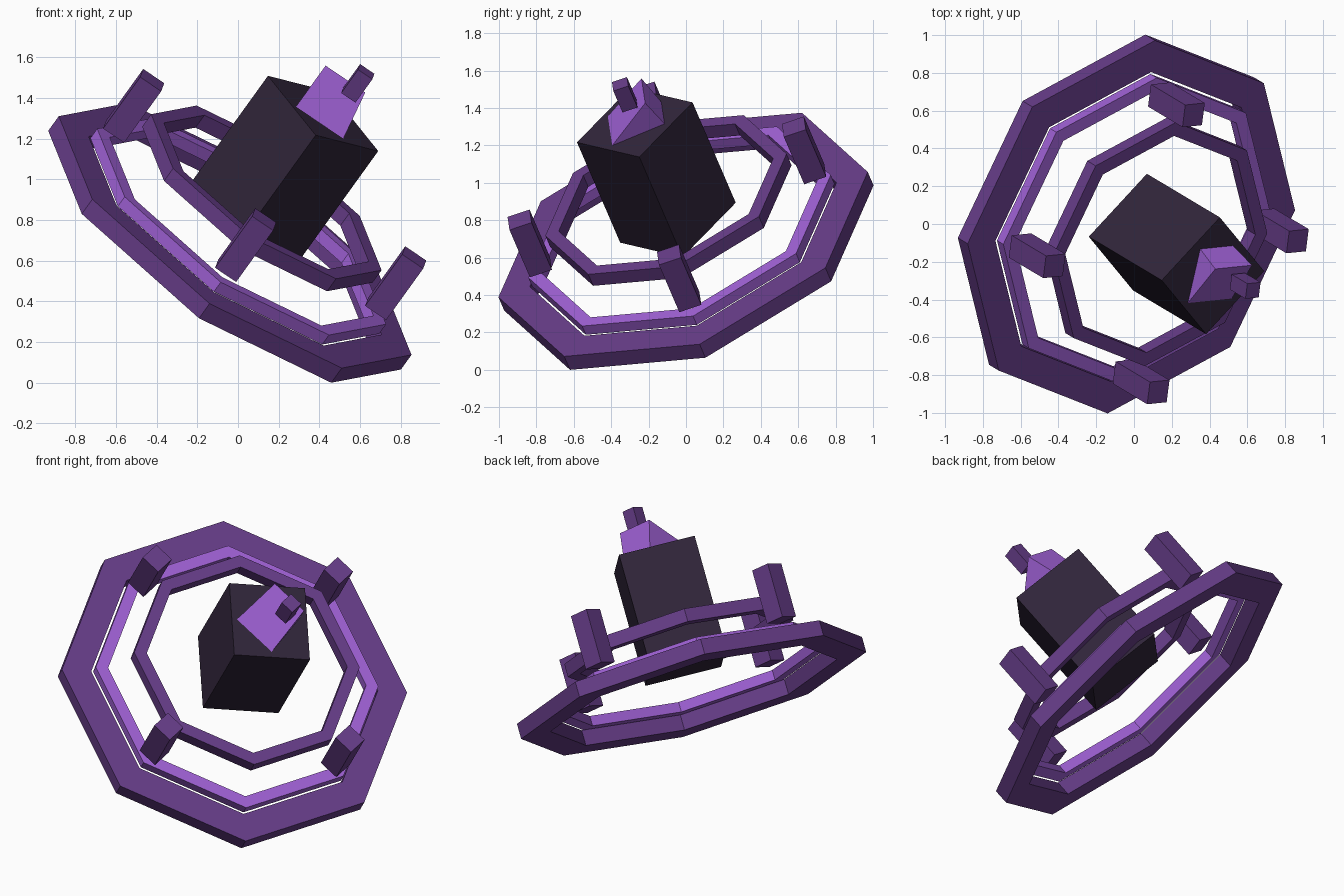
import bpy, bmesh, math
from mathutils import Matrix, Vector

if "Cube" in bpy.data.objects:
    bpy.data.objects.remove(bpy.data.objects["Cube"], do_unlink=True)


def material(name, rgb):
    m = bpy.data.materials.new(name)
    m.use_nodes = True
    m.diffuse_color = (*rgb, 1)
    m.node_tree.nodes["Principled BSDF"].inputs["Base Color"].default_value = (*rgb, 1)
    return m


PURPLE = material("deep purple", (0.135, 0.047, 0.25))
BRIGHT = material("bright violet", (0.35, 0.12, 0.67))
DARK = material("dark plum", (0.03, 0.0185, 0.042))

# Tilted frame shared by every part
axis = Vector((0.552, -0.33, 0.766)).normalized()
side = Vector((0.667, 0.724, -0.17))
side = (side - axis * side.dot(axis)).normalized()
across = axis.cross(side)
FRAME = (Matrix.Translation((-0.04, 0, 0.6875))
         @ Matrix((side, across, axis)).transposed().to_4x4())


def finish(name, bm, mat):
    bmesh.ops.recalc_face_normals(bm, faces=bm.faces)
    mesh = bpy.data.meshes.new(name)
    bm.to_mesh(mesh)
    bm.free()
    mesh.materials.append(mat)
    ob = bpy.data.objects.new(name, mesh)
    ob.matrix_world = FRAME
    bpy.context.collection.objects.link(ob)
    return ob


def ring(name, outer, inner, low, high, mat, sides=8):
    """Flat ring with a rectangular section."""
    bm = bmesh.new()
    section = [(outer, low), (outer, high), (inner, high), (inner, low)]
    loops = []
    for k in range(sides):
        a = math.tau * k / sides
        loops.append([bm.verts.new((r * math.cos(a), r * math.sin(a), h)) for r, h in section])
    for k in range(sides):
        p, q = loops[k], loops[(k + 1) % sides]
        for i in range(4):
            j = (i + 1) % 4
            bm.faces.new((p[i], q[i], q[j], p[j]))
    return finish(name, bm, mat)


def block(name, centre, size, turn, mat):
    bm = bmesh.new()
    place = (Matrix.Translation(centre) @ Matrix.Rotation(turn, 4, 'Z')
             @ Matrix.Diagonal((*size, 1)))
    bmesh.ops.create_cube(bm, size=1, matrix=place)
    return finish(name, bm, mat)


# Rings
ring("outer_ring", 1.05, 0.872, -0.047, 0.047, PURPLE)
ring("bright_ring", 0.86, 0.785, 0.044, 0.105, BRIGHT)
ring("inner_ring", 0.686, 0.61, 0.245, 0.325, PURPLE)

# Four posts around the rings
for k in range(4):
    a = math.pi / 4 + k * math.pi / 2
    block(f"post_{k + 1}", (0.78 * math.cos(a), 0.78 * math.sin(a), 0.31),
          (0.125, 0.125, 0.33), a, PURPLE)

# Central body
TOP = 0.83
block("body", (0, 0, TOP - 0.35), (0.46, 0.47, 0.70), 0, DARK)

# Sloped wedge on the body: rows of (position along the slope, half width, height)
bm = bmesh.new()
rows = [(-0.141, 0.141, 0), (0.11, 0.118, 0.175), (0.16, 0.105, 0)]
turn = Matrix.Rotation(math.pi / 4, 4, 'Z')
ends = [[bm.verts.new(turn @ Vector((s, sign * w, TOP + h))) for s, w, h in rows]
        for sign in (-1, 1)]
for end in ends:
    bm.faces.new(end)
for i in range(3):
    j = (i + 1) % 3
    bm.faces.new((ends[0][i], ends[0][j], ends[1][j], ends[1][i]))
finish("wedge", bm, BRIGHT)

# Small peg standing in the wedge
block("peg", (0.05, -0.026, TOP + 0.225), (0.085, 0.085, 0.15), math.pi / 4, PURPLE)
